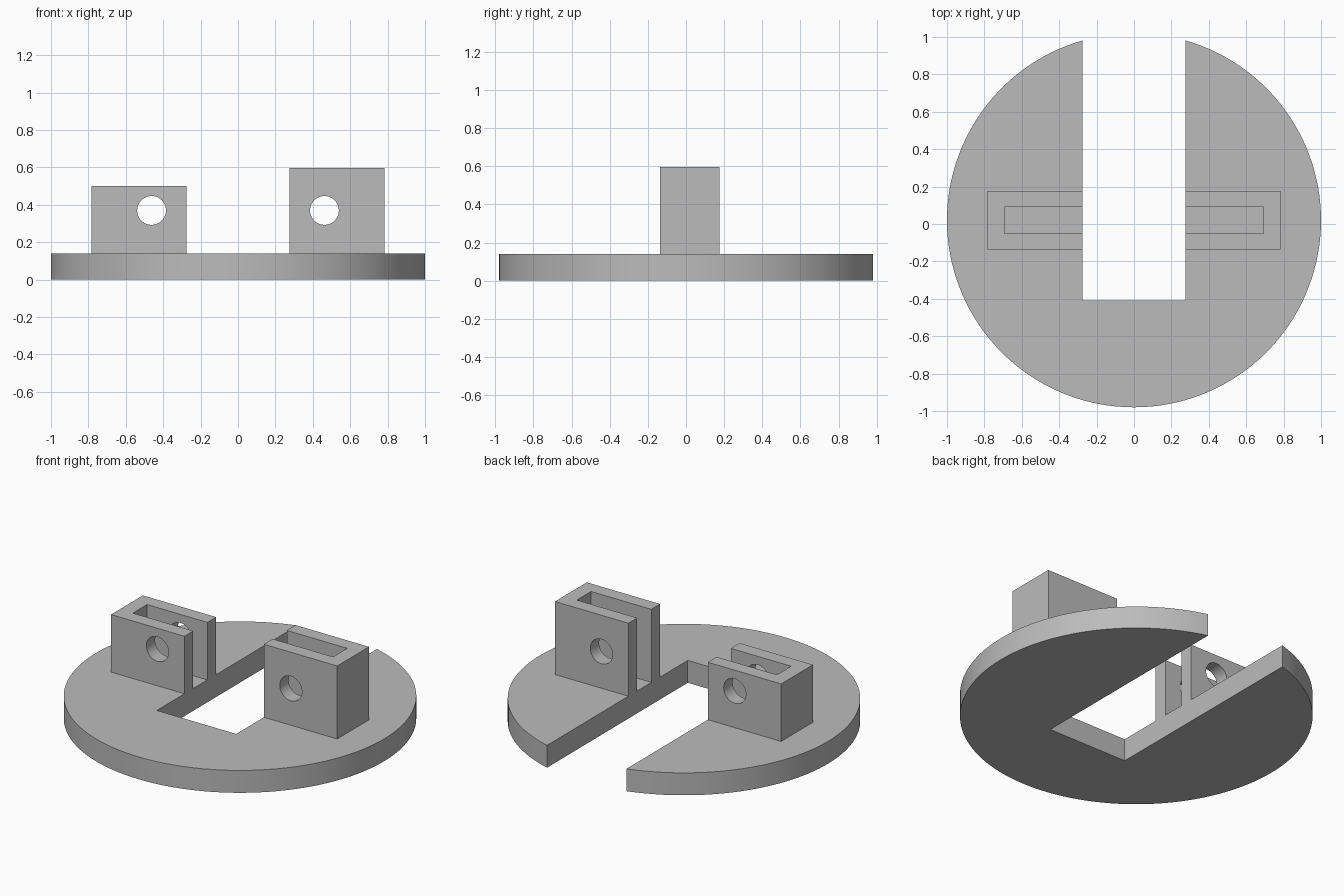
import bpy
import bmesh
import math

if "Cube" in bpy.data.objects:
    bpy.data.objects.remove(bpy.data.objects["Cube"], do_unlink=True)

CENTRE_Y = 0.02      # centre line of disc and brackets
SLOT_X = 0.275       # half width of the slot
DISC_TOP = 0.14

grey = bpy.data.materials.new("plain grey")
grey.use_nodes = True
grey.diffuse_color = (0.5, 0.5, 0.5, 1)
grey.node_tree.nodes["Principled BSDF"].inputs["Base Color"].default_value = (0.5, 0.5, 0.5, 1)


def extrude_profile(name, points, z0, z1):
    """Solid from a flat outline, raised from z0 to z1."""
    bm = bmesh.new()
    face = bm.faces.new([bm.verts.new((x, y, z0)) for x, y in points])
    top = bmesh.ops.extrude_face_region(bm, geom=[face])["geom"]
    for v in top:
        if isinstance(v, bmesh.types.BMVert):
            v.co.z = z1
    bmesh.ops.recalc_face_normals(bm, faces=bm.faces)
    mesh = bpy.data.meshes.new(name)
    bm.to_mesh(mesh)
    bm.free()
    obj = bpy.data.objects.new(name, mesh)
    bpy.context.collection.objects.link(obj)
    mesh.materials.append(grey)
    return obj


def activate(obj):
    bpy.ops.object.select_all(action="DESELECT")
    obj.select_set(True)
    bpy.context.view_layer.objects.active = obj


def smooth(obj):
    activate(obj)
    bpy.ops.object.shade_smooth_by_angle(angle=math.radians(30))


# Base disc: long arc closed by a square-ended slot open at the back
start = math.acos(SLOT_X)
sweep = math.pi + 2 * start
steps = 128
begin = math.pi - start
outline = []
for i in range(steps + 1):
    a = begin + sweep * i / steps
    outline.append((math.cos(a), CENTRE_Y + math.sin(a)))
outline += [(SLOT_X, -0.41), (-SLOT_X, -0.41)]
smooth(extrude_profile("base_disc", outline, 0, DISC_TOP))


# Brackets: U-shaped, open towards the slot, with a pin hole through both cheeks
def bracket(name, side, height):
    outer, inner = 0.157, 0.07
    half = [(SLOT_X, inner), (SLOT_X, outer), (0.783, outer)]
    pocket = 0.693
    shape = half + [(x, -y) for x, y in reversed(half)]
    shape += [(pocket, -inner), (pocket, inner)]
    obj = extrude_profile(name, [(side * x, CENTRE_Y + y) for x, y in shape],
                          DISC_TOP, height)

    bpy.ops.mesh.primitive_cylinder_add(
        vertices=48, radius=0.077, depth=1,
        location=(side * 0.462, CENTRE_Y, 0.37), rotation=(math.pi / 2, 0, 0))
    cutter = bpy.context.object
    cutter.name = "pin_hole_cutter"
    cutter.hide_render = True
    cutter.data.materials.append(grey)

    activate(obj)
    mod = obj.modifiers.new("pin_hole", "BOOLEAN")
    mod.operation = "DIFFERENCE"
    mod.solver = "EXACT"
    mod.object = cutter
    bpy.ops.object.modifier_apply(modifier=mod.name)
    bpy.data.objects.remove(cutter, do_unlink=True)
    smooth(obj)


bracket("left_bracket", 1, 0.597)
bracket("right_bracket", -1, 0.5)
